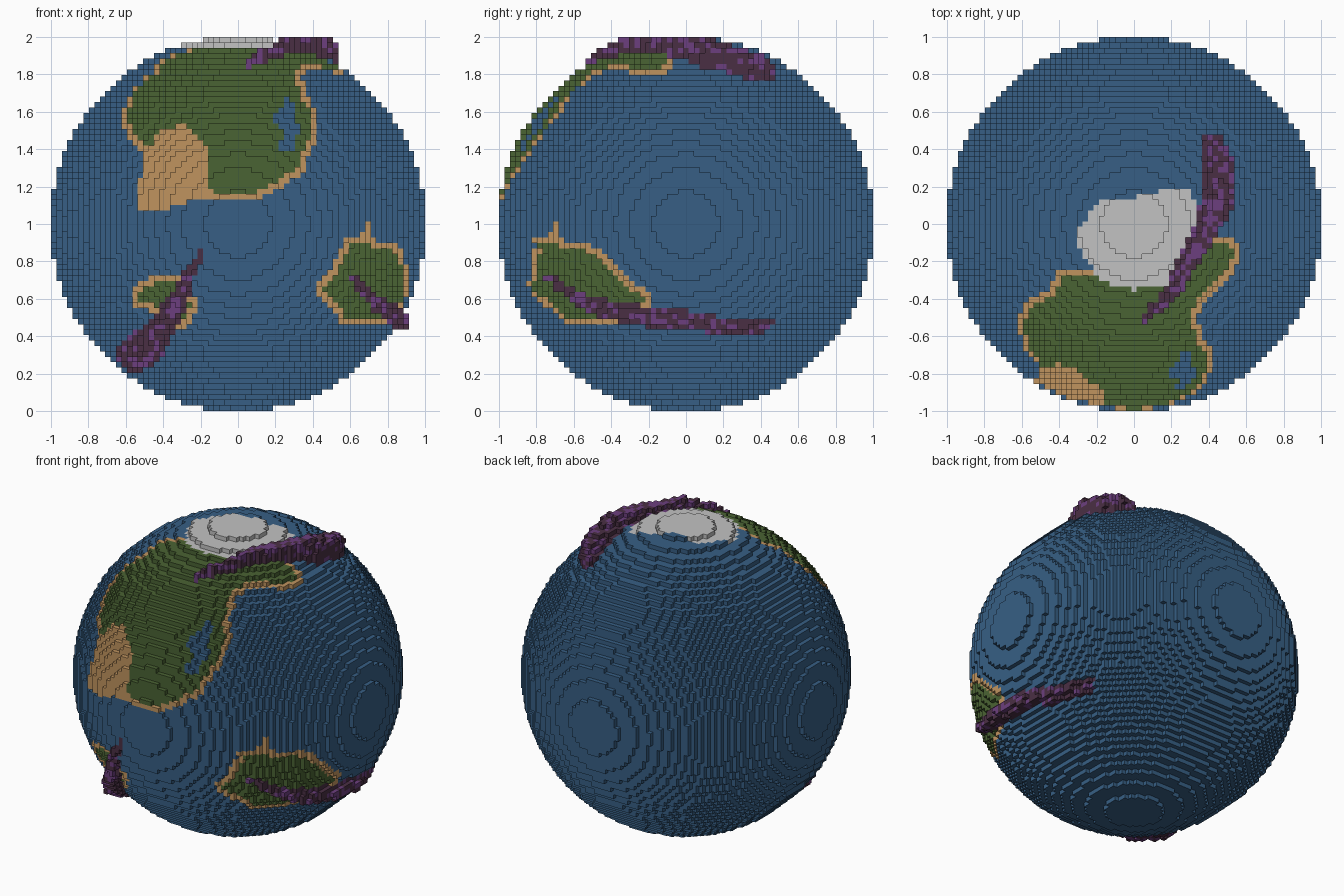
import bpy, bmesh, math, random
from mathutils import Vector
from itertools import product

if "Cube" in bpy.data.objects:
    bpy.data.objects.remove(bpy.data.objects["Cube"], do_unlink=True)
random.seed(4)

HALF = 34                      # blocks from centre to edge
S = 2 / (2 * HALF + 1)         # block size
R2 = HALF * HALF + 38          # squared globe radius in blocks
R = math.sqrt(R2)


def material(name, rgb):
    lin = [c / 255 / 12.92 if c < 10 else ((c / 255 + 0.055) / 1.055) ** 2.4 for c in rgb]
    m = bpy.data.materials.new(name)
    m.use_nodes = True
    m.diffuse_color = (*lin, 1)
    m.node_tree.nodes["Principled BSDF"].inputs["Base Color"].default_value = (*lin, 1)
    return m


MATS = {
    "water": material("ocean_blue", (55, 95, 133)),
    "grass": material("grass_green", (74, 99, 51)),
    "sand": material("sand_tan", (192, 148, 95)),
    "ice": material("ice_grey", (194, 194, 194)),
    "rock": material("dark_rock_purple", (74, 47, 68)),
    "crystal": material("bright_rock_purple", (108, 63, 126)),
}

# Outlines of land, lake and ice on the axis plane each one faces
LAND_TOP = [(-.66, -.62), (-.62, -.48), (-.57, -.41), (-.45, -.34), (-.41, -.25), (-.2, -.25), (0, -.1),
            (.25, -.1), (.4, -.06), (.54, -.06), (.57, -.2), (.52, -.28), (.42, -.38), (.34, -.48),
            (.36, -.6), (.43, -.68), (.43, -1), (-.66, -1)]
LAND_FRONT = [(-.6, 1.75), (-.63, 1.6), (-.6, 1.47), (-.52, 1.4), (-.5, 1.3), (-.54, 1.2), (-.54, 1.07),
              (-.4, 1.07), (-.28, 1.12), (-.1, 1.13), (.12, 1.14), (.25, 1.2), (.35, 1.28), (.39, 1.42),
              (.43, 1.45), (.43, 1.57), (.37, 1.68), (.37, 1.8), (.3, 2), (-.4, 2)]
DESERT = [(-.7, 1.0), (-.62, 1.4), (-.48, 1.41), (-.42, 1.49), (-.28, 1.54), (-.21, 1.44), (-.15, 1.42),
          (-.15, 1.2), (-.06, 1.1)]
LAKE = [(.19, 1.56), (.25, 1.67), (.31, 1.66), (.31, 1.56), (.33, 1.5), (.29, 1.4), (.21, 1.4), (.24, 1.48)]
SMALL_ISLE = [(-.59, .57), (-.55, .66), (-.48, .72), (-.32, .73), (-.26, .67), (-.22, .6), (-.24, .49),
              (-.32, .42), (-.38, .43), (-.43, .52)]
ISLE_FRONT = [(.7, 1.04), (.67, .95), (.57, .92), (.53, .84), (.48, .74), (.41, .65), (.48, .57),
              (.57, .45), (1, .45), (1, .9), (.72, .93)]
ISLE_SIDE = [(-.7, 1.04), (-.75, .92), (-1, .9), (-1, .45), (-.35, .45), (-.2, .55), (-.19, .62),
             (-.3, .71), (-.4, .82), (-.5, .88), (-.66, .91)]
ICE = [(-.32, -.07), (-.25, .04), (-.2, .12), (0, .14), (.2, .19), (.31, .18), (.33, .05), (.33, -.1),
       (.25, -.2), (.17, -.33), (0, -.35), (-.1, -.33), (-.2, -.28), (-.26, -.18)]


def inside(poly, a, b):
    hit = False
    for (x1, y1), (x2, y2) in zip(poly, poly[1:] + poly[:1]):
        if (y1 > b) != (y2 > b) and a < (x2 - x1) * (b - y1) / (y2 - y1) + x1:
            hit = not hit
    return hit


def is_land(x, y, z):
    if z > 1.6:
        return inside(LAND_TOP, x, y)
    if x > 0 and z < 1.1:
        if x > abs(y):
            return inside(ISLE_SIDE, y, z)
        return y < 0 and inside(ISLE_FRONT, x, z)
    return y < 0 and (inside(LAND_FRONT, x, z) or inside(SMALL_ISLE, x, z))


# Mountain ridges: (first axis, second axis, half width, height) along the crest
def ridge(points, place):
    out = []
    for a, b, w, h in points:
        c = math.sqrt(max(0, (1 + h / 2) ** 2 - a * a - b * b))
        out.append((Vector(place(a, b, c)).normalized(), w, h))
    return out


RIDGES = [
    ridge([(.05, -.52, .025, .03), (.2, -.4, .04, .08), (.31, -.2, .06, .1), (.4, -.05, .065, .11),
           (.47, .12, .1, .12), (.48, .3, .1, .11), (.44, .44, .07, .09)], lambda a, b, c: (a, b, c)),
    ridge([(-.75, -.29, .02, .03), (-.6, -.4, .035, .05), (-.45, -.47, .05, .07), (-.3, -.5, .06, .08),
           (-.05, -.53, .06, .07), (.2, -.56, .055, .04), (.44, -.55, .05, .012)], lambda a, b, c: (c, a, b)),
    ridge([(-.2, -.16, .02, .03), (-.28, -.28, .035, .05), (-.33, -.43, .055, .07), (-.43, -.58, .075, .09),
           (-.52, -.7, .11, .1), (-.59, -.74, .11, .07)], lambda a, b, c: (a, -c, b)),
]


def ridge_level(d):
    """Height of the ridge in direction d, and how near the crest it is."""
    best = (-1, 1)
    for pts in RIDGES:
        if min((d - p[0]).length_squared for p in pts) > 0.08:
            continue
        for (p, w1, h1), (q, w2, h2) in zip(pts, pts[1:]):
            t = min(1, max(0, (d - p).dot(q - p) / (q - p).length_squared))
            u = (d - p.lerp(q, t)).length / (w1 + (w2 - w1) * t)
            if u < 1:
                best = max(best, ((h1 + (h2 - h1) * t) * (1 - u * u), u))
    return best


# Sort the blocks of the globe's shell into solid blocks and ridge blocks
span = range(-HALF, HALF + 1)
shell, rock = set(), {}
for c in product(span, repeat=3):
    n2 = c[0] ** 2 + c[1] ** 2 + c[2] ** 2
    if not (R - 2.5) ** 2 < n2 < (R + 5) ** 2:
        continue
    if n2 <= R2:
        shell.add(c)
    v = Vector(c)
    e = v.length / R - 1
    level, u = ridge_level(v.normalized())
    if level >= 0 and e < level - random.uniform(0, .02):
        rock[c] = "crystal" if random.random() < (.45 if u < .55 else .12) else "rock"

SIDES = [(axis, sign) for axis in range(3) for sign in (-1, 1)]


def step(c, axis, sign):
    n = list(c)
    n[axis] += sign
    return tuple(n)


def solid(c):
    return c in rock or c[0] ** 2 + c[1] ** 2 + c[2] ** 2 <= R2


surface = {c for c in shell | set(rock) if any(not solid(step(c, *s)) for s in SIDES)}
skin = {c for c in shell if any(sum(k * k for k in step(c, *s)) > R2 for s in SIDES)}
land = {c for c in skin if is_land(c[0] * S, c[1] * S, c[2] * S + 1)}
around = [o for o in product((-1, 0, 1), repeat=3) if any(o)]


def kind(c):
    x, y, z = c[0] * S, c[1] * S, c[2] * S + 1
    if c in rock:
        return rock[c]
    if z > 1.5 and inside(ICE, x, y):
        return "ice"
    if c not in land:
        return "water"
    if y < 0 and z > 1 and inside(LAKE, x, z):
        return "water"
    near = [(c[0] + o[0], c[1] + o[1], c[2] + o[2]) for o in around]
    coast = any(n in skin and n not in land for n in near)
    return "sand" if coast or (y < 0 and z > 1 and inside(DESERT, x, z)) else "grass"


# Build each part from the open sides of its blocks
def build(name, kinds, cells):
    bm = bmesh.new()
    verts = {}

    def corner(p):
        if p not in verts:
            verts[p] = bm.verts.new((p[0] * S, p[1] * S, p[2] * S + 1))
        return verts[p]

    for c, k in cells.items():
        if k not in kinds:
            continue
        for axis, sign in SIDES:
            if solid(step(c, axis, sign)):
                continue
            ring = []
            for du, dv in ((-.5, -.5), (.5, -.5), (.5, .5), (-.5, .5))[::sign]:
                p = list(c)
                p[axis] += sign * .5
                p[(axis + 1) % 3] += du
                p[(axis + 2) % 3] += dv
                ring.append(corner(tuple(p)))
            bm.faces.new(ring).material_index = kinds.index(k)
    mesh = bpy.data.meshes.new(name)
    bm.to_mesh(mesh)
    bm.free()
    for k in kinds:
        mesh.materials.append(MATS[k])
    bpy.context.collection.objects.link(bpy.data.objects.new(name, mesh))


cells = {c: kind(c) for c in surface}
build("ocean", ["water"], cells)
build("continents", ["grass", "sand"], cells)
build("ice_cap", ["ice"], cells)
build("mountain_ridges", ["rock", "crystal"], cells)
